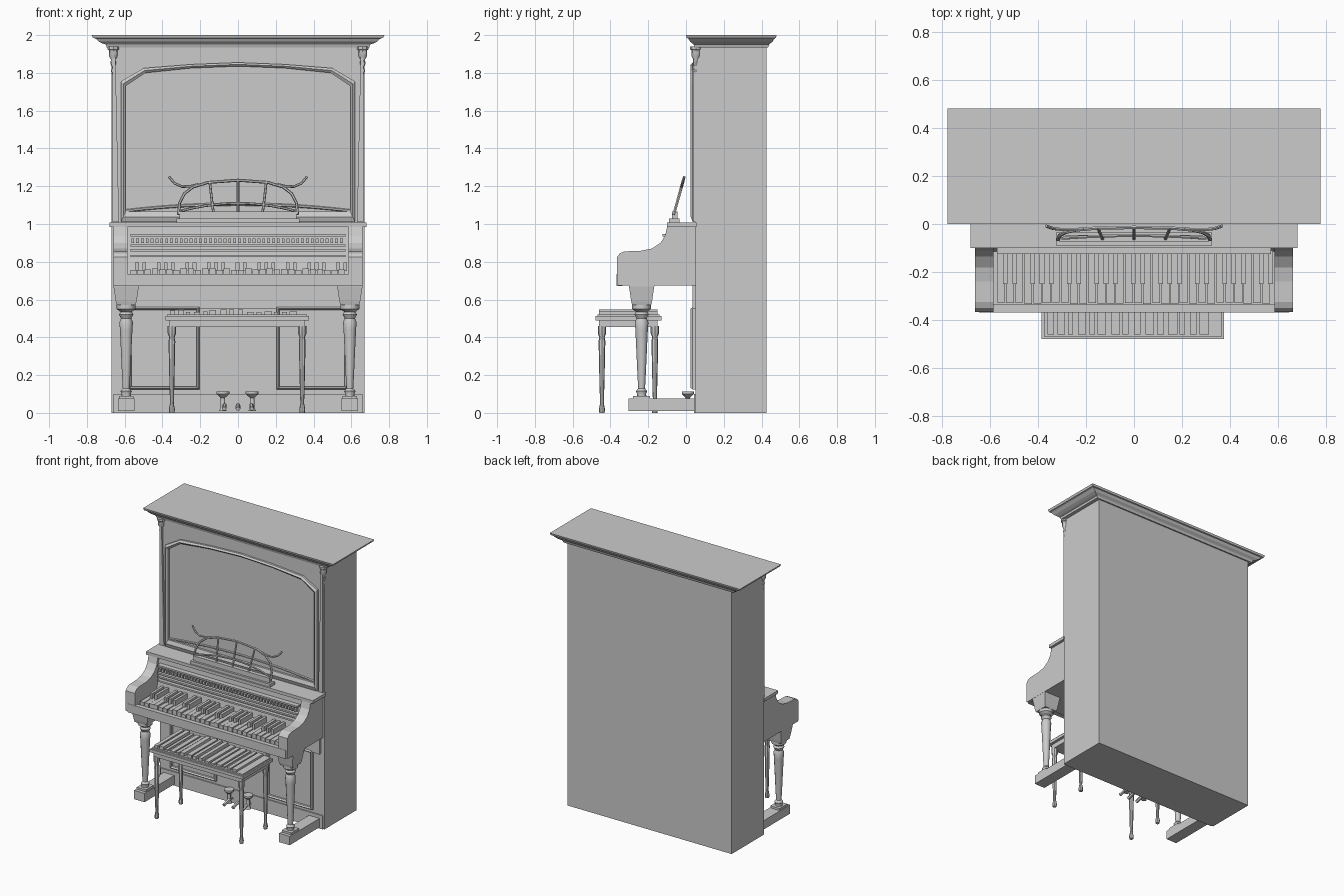
import bpy, bmesh, math, random
from mathutils import Vector

random.seed(4)
cube = bpy.data.objects.get("Cube")
if cube:
    bpy.data.objects.remove(cube)

grey = bpy.data.materials.new("plain grey")
grey.use_nodes = True
grey.diffuse_color = (0.6, 0.6, 0.6, 1)
grey.node_tree.nodes["Principled BSDF"].inputs["Base Color"].default_value = (0.6, 0.6, 0.6, 1)


def finish(name, bm, smooth=False):
    bmesh.ops.recalc_face_normals(bm, faces=bm.faces)
    mesh = bpy.data.meshes.new(name)
    bm.to_mesh(mesh)
    bm.free()
    mesh.materials.append(grey)
    obj = bpy.data.objects.new(name, mesh)
    bpy.context.collection.objects.link(obj)
    if smooth:
        bpy.ops.object.select_all(action='DESELECT')
        obj.select_set(True)
        bpy.context.view_layer.objects.active = obj
        bpy.ops.object.shade_smooth_by_angle(angle=math.radians(40))
    return obj


def loft(bm, rings, cap=True):
    loops = [[bm.verts.new(p) for p in ring] for ring in rings]
    for a, b in zip(loops, loops[1:]):
        for i in range(len(a)):
            j = (i + 1) % len(a)
            bm.faces.new((a[i], a[j], b[j], b[i]))
    if cap:
        bm.faces.new(loops[0])
        bm.faces.new(loops[-1])


def rect(x0, x1, y0, y1, z):
    return [(x0, y0, z), (x1, y0, z), (x1, y1, z), (x0, y1, z)]


def add_box(bm, x0, x1, y0, y1, z0, z1):
    loft(bm, [rect(x0, x1, y0, y1, z0), rect(x0, x1, y0, y1, z1)])


def box(name, *size):
    bm = bmesh.new()
    add_box(bm, *size)
    return finish(name, bm)


def prism_x(name, profile, x0, x1):
    bm = bmesh.new()
    loft(bm, [[(x, y, z) for y, z in profile] for x in (x0, x1)])
    return finish(name, bm)


def frame(name, outer, inner, y0, y1):
    # moulding between two matching outlines, rounded toward the front
    bm = bmesh.new()
    mid = [((a + c) / 2, (b + d) / 2) for (a, b), (c, d) in zip(outer, inner)]
    rings = [(outer, y1), (outer, y0 + 0.01), (mid, y0), (inner, y0 + 0.01), (inner, y1)]
    loft(bm, [[(x, y, z) for x, z in line] for line, y in rings], cap=False)
    return finish(name, bm)


def lathe(name, x, y, profile, sides=12):
    bm = bmesh.new()
    loft(bm, [[(x + r * math.cos(k * math.tau / sides), y + r * math.sin(k * math.tau / sides), z)
               for k in range(sides)] for r, z in profile])
    return finish(name, bm, True)


def tube(name, points, r, sides=6):
    bm = bmesh.new()
    pts = [Vector(p) for p in points]
    rings = []
    for i, p in enumerate(pts):
        t = (pts[min(i + 1, len(pts) - 1)] - pts[max(i - 1, 0)]).normalized()
        side = t.cross(Vector((0, 1, 0))).normalized()
        up = side.cross(t)
        rings.append([p + r * (math.cos(k * math.tau / sides) * side + math.sin(k * math.tau / sides) * up)
                      for k in range(sides)])
    loft(bm, rings)
    return finish(name, bm, True)


def mirrored(half):
    return half + [(-x, z) for x, z in reversed(half) if x]


# Cabinet and crown
box("cabinet", -0.67, 0.67, 0.05, 0.425, 0, 1.95)
bm = bmesh.new()
crown = [(1.935, 0.695, 0.045), (1.95, 0.7, 0.04), (1.955, 0.715, 0.035), (1.965, 0.735, 0.022),
         (1.982, 0.755, 0.012), (1.985, 0.768, 0.004), (2, 0.775, 0)]
loft(bm, [rect(-hx, hx, y, 0.48 - y, z) for z, hx, y in crown])
finish("crown_moulding", bm)

# Upper front panel with clipped corners
outer = mirrored([(0.62, 1.01), (0.62, 1.755), (0.5, 1.825), (0.25, 1.845), (0, 1.855)])
inner = mirrored([(0.595, 1.065), (0.595, 1.73), (0.49, 1.8), (0.25, 1.825), (0, 1.835)])
frame("upper_panel_moulding", outer, inner, 0.025, 0.055)
tube("panel_lower_bead", [(x / 10, 0.045, 1.105 - 0.001 * x * x) for x in range(-6, 7)], 0.008)

# Apron, base board and lower panels
box("lower_apron", -0.64, 0.64, 0.035, 0.06, 0.55, 0.69)
box("base_board", -0.66, 0.66, 0.042, 0.06, 0, 0.1)
for s, side in ((1, "left"), (-1, "right")):
    def rectangle(x0, x1, z0, z1):
        return [(s * x0, z0), (s * x1, z0), (s * x1, z1), (s * x0, z1)]
    frame(side + "_lower_panel_moulding", rectangle(0.205, 0.58, 0.125, 0.56),
          rectangle(0.22, 0.565, 0.14, 0.545), 0.025, 0.055)

    # Slanted stile and carved corbel
    bm = bmesh.new()
    stile = [(0.63, 1.01), (0.665, 1.01), (0.665, 1.93), (0.65, 1.93)]
    loft(bm, [[(s * x, y, z) for x, z in stile] for y in (0.036, 0.055)])
    finish(side + "_stile", bm)
    lathe(side + "_corbel", s * 0.66, 0.052,
          [(0.005, 1.79), (0.013, 1.81), (0.008, 1.83), (0.016, 1.85), (0.012, 1.87),
           (0.024, 1.89), (0.024, 1.92), (0.03, 1.925), (0.03, 1.94)], 8)

    # Curved keyboard cheek
    cheek = [(-0.365, 0.68), (-0.365, 0.825), (-0.35, 0.845), (-0.325, 0.855), (-0.24, 0.858),
             (-0.18, 0.87), (-0.135, 0.9), (-0.11, 0.94), (-0.1, 0.985), (0.055, 0.985), (0.055, 0.68)]
    a, b = sorted((s * 0.585, s * 0.66))
    prism_x(side + "_cheek", cheek, a, b)

    # Front leg: block, turned shaft and sled foot
    bm = bmesh.new()
    c = s * 0.592
    loft(bm, [rect(c - w, c + w, -0.235 - w, -0.235 + w, z)
              for w, z in ((0.05, 0.57), (0.055, 0.59), (0.067, 0.67), (0.067, 0.685))])
    finish(side + "_leg_block", bm)
    lathe(side + "_leg", c, -0.235,
          [(0.028, 0.07), (0.024, 0.1), (0.03, 0.115), (0.018, 0.13), (0.021, 0.18), (0.033, 0.44),
           (0.036, 0.48), (0.027, 0.5), (0.038, 0.52), (0.03, 0.535), (0.05, 0.55), (0.05, 0.572)])
    box(side + "_sled_foot", c - 0.043, c + 0.043, -0.305, 0.055, 0.01, 0.075)
    box(side + "_foot_cap", c - 0.038, c + 0.038, -0.28, -0.19, 0.075, 0.09)

# Keyboard bed, lip, fallboard and shelf
box("key_bed", -0.66, 0.66, -0.36, 0.055, 0.675, 0.725)
box("key_lip", -0.645, 0.645, -0.367, -0.335, 0.672, 0.735)
prism_x("fallboard", [(-0.115, 0.72), (-0.1, 0.82), (-0.085, 0.985), (0.055, 0.985), (0.055, 0.72)],
        -0.59, 0.59)
box("top_shelf", -0.68, 0.68, -0.1, 0.055, 0.985, 1.008)
for z in (0.825, 0.855, 0.88, 0.935):
    box("fallboard_rail", -0.57, 0.57, -0.125, -0.085, z, z + 0.012)
bm = bmesh.new()
for i in range(44):
    x = -0.565 + i * 0.0257
    add_box(bm, x, x + 0.015, -0.12, -0.085, 0.9, 0.922)
finish("fallboard_pegs", bm)

# White and black keys
whites, blacks = bmesh.new(), bmesh.new()
for i in range(30):
    x = -0.57 + i * 0.038
    add_box(whites, x, x + 0.033, -0.325 - random.uniform(0, 0.008), -0.11, 0.725,
            0.76 + random.uniform(-0.005, 0.008))
    if i % 7 not in (2, 6):
        add_box(blacks, x + 0.026, x + 0.045, -0.25, -0.11, 0.75, 0.795)
finish("white_keys", whites)
finish("black_keys", blacks)

# Music stand leaning on the shelf
def lean(x, z):
    return (x, -0.065 + (z - 1.05) * 0.28, z)

box("stand_base", -0.325, 0.325, -0.09, -0.035, 1.006, 1.03)
box("stand_ledge", -0.31, 0.31, -0.075, -0.045, 1.03, 1.065)
arch = mirrored([(0.315, 1.05), (0.31, 1.11), (0.285, 1.16), (0.24, 1.195), (0.16, 1.22), (0, 1.232)])
tube("stand_arch", [lean(x, z) for x, z in arch], 0.008)
tube("stand_lower_bow", [lean(x * 0.06, 1.11 - 0.0016 * x * x) for x in range(-5, 6)], 0.007)
for top, foot in ((-0.15, -0.13), (0, 0), (0.15, 0.13)):
    tube("stand_rib", [lean(foot, 1.06), lean(foot * 1.08, 1.14), lean(top, 1.225)], 0.007)
for s in (1, -1):
    horn = [(0.365, 1.25), (0.335, 1.215), (0.295, 1.198), (0.25, 1.2), (0.21, 1.21)]
    tube("stand_scroll", [lean(s * x, z) for x, z in horn], 0.007)

# Bench
box("bench_top", -0.385, 0.375, -0.478, -0.13, 0.49, 0.512)
box("bench_apron", -0.365, 0.355, -0.46, -0.15, 0.455, 0.49)
box("bench_panel", -0.375, 0.365, -0.468, -0.14, 0.512, 0.522)
bm = bmesh.new()
x = -0.36
while x < 0.32:
    w = random.uniform(0.02, 0.04)
    add_box(bm, x, x + w, -0.46, -0.15, 0.52, random.uniform(0.53, 0.547))
    x += w + random.uniform(0.01, 0.025)
finish("bench_slats", bm)
for x in (-0.35, 0.34):
    for y in (-0.445, -0.165):
        lathe("bench_leg", x, y, [(0.014, 0), (0.016, 0.02), (0.01, 0.05), (0.013, 0.15), (0.018, 0.38),
                                  (0.014, 0.4), (0.022, 0.42), (0.022, 0.46)], 8)

# Pedals
for x in (-0.08, 0.075):
    lathe("pedal_post", x, 0.01, [(0.02, 0.01), (0.012, 0.03), (0.012, 0.08), (0.034, 0.1), (0.034, 0.112)], 10)
for x in (-0.07, 0, 0.07):
    tube("pedal", [(x, 0.06, 0.035), (x * 1.02, 0, 0.04), (x * 1.05, -0.06, 0.022)], 0.012)
